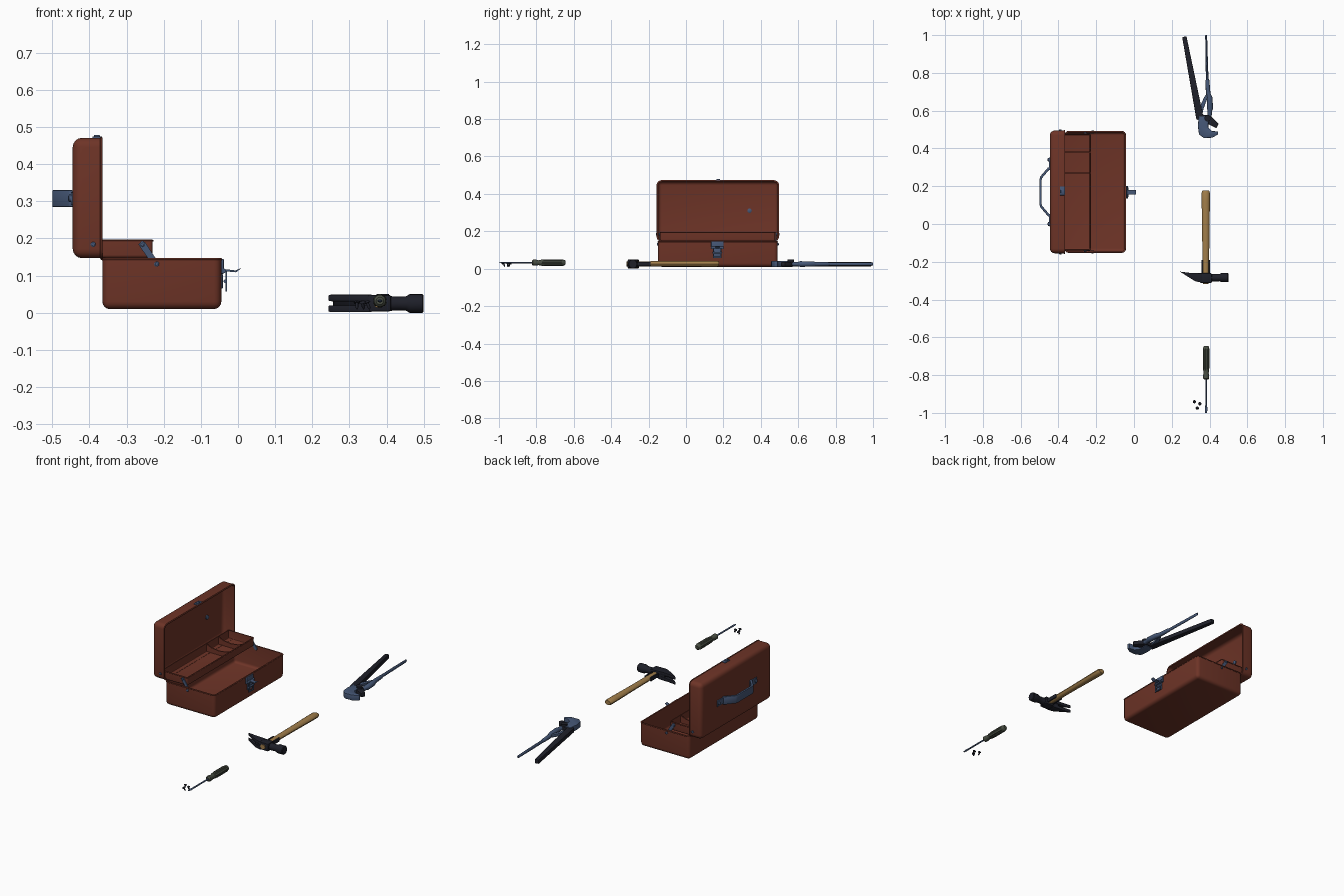
import bpy, bmesh, math
from mathutils import Vector, Matrix


def paint(name, r, g, b):
    m = bpy.data.materials.new(name)
    m.diffuse_color = (r, g, b, 1)
    return m


RED = paint("red_enamel", 0.155, 0.034, 0.02)
BLUE = paint("blue_steel", 0.06, 0.095, 0.18)
BLACK = paint("black_steel", 0.013, 0.014, 0.022)
WOOD = paint("wood", 0.36, 0.21, 0.07)
GRIP = paint("grey_grip", 0.065, 0.075, 0.055)


def finish(name, bm, mat):
    bmesh.ops.recalc_face_normals(bm, faces=bm.faces)
    me = bpy.data.meshes.new(name)
    bm.to_mesh(me)
    bm.free()
    ob = bpy.data.objects.new(name, me)
    me.materials.append(mat)
    bpy.context.collection.objects.link(ob)
    return ob


def prism(name, pts, axis, a, b, mat, bevel=0.0):
    """Extrude a 2D outline along an axis from a to b."""
    place = {"x": lambda u, v, t: (t, u, v), "y": lambda u, v, t: (u, t, v),
             "z": lambda u, v, t: (u, v, t)}[axis]
    bm = bmesh.new()
    lo = [bm.verts.new(place(u, v, a)) for u, v in pts]
    hi = [bm.verts.new(place(u, v, b)) for u, v in pts]
    bm.faces.new(lo)
    bm.faces.new(hi)
    n = len(pts)
    for i in range(n):
        j = (i + 1) % n
        bm.faces.new((lo[i], lo[j], hi[j], hi[i]))
    ob = finish(name, bm, mat)
    if bevel:
        mod = ob.modifiers.new("bevel", "BEVEL")
        mod.width, mod.segments = bevel, 2
    return ob


def box(name, lo, hi, mat, bevel=0.0):
    pts = [(lo[0], lo[1]), (hi[0], lo[1]), (hi[0], hi[1]), (lo[0], hi[1])]
    return prism(name, pts, "z", lo[2], hi[2], mat, bevel)


def loft(name, sections, origin, mat, n=20, flute=0.0, rot=None):
    """Elliptical sections (y, rx, rz, x offset) joined along y."""
    bm = bmesh.new()
    rings = []
    for y, rx, rz, cx in sections:
        ring = []
        for i in range(n):
            a = math.tau * i / n
            k = 1 - flute * (i % 4 == 0)
            ring.append(bm.verts.new((cx + rx * k * math.cos(a), y, rz * k * math.sin(a))))
        rings.append(ring)
    for r, s in zip(rings, rings[1:]):
        for i in range(n):
            j = (i + 1) % n
            bm.faces.new((r[i], r[j], s[j], s[i]))
    bm.faces.new(rings[0])
    bm.faces.new(rings[-1])
    m = Matrix.Translation(origin) @ (rot or Matrix())
    bmesh.ops.transform(bm, matrix=m, verts=bm.verts)
    return finish(name, bm, mat)


def rivet(name, at, r=0.007, h=0.004, rot=None, mat=BLUE):
    return loft(name, [(-h, r * .6, r * .6, 0), (-h / 2, r, r, 0), (h, r, r, 0)], at, mat, 12, 0, rot)


def open_box(name, lo, hi, axis, radius, wall, rim):
    """Rounded sheet-metal shell, open on one side, with a rolled rim."""
    lo, hi, axis = Vector(lo), Vector(hi), Vector(axis)
    bm = bmesh.new()
    bmesh.ops.create_cube(bm, size=1)
    for v in bm.verts:
        v.co = Vector([(lo[k] + hi[k]) / 2 + v.co[k] * (hi[k] - lo[k]) for k in range(3)])
    bm.normal_update()
    top = max(bm.faces, key=lambda f: f.normal.dot(axis))
    keep = set(top.edges)
    bmesh.ops.bevel(bm, geom=[e for e in bm.edges if e not in keep], offset=radius,
                    segments=4, profile=0.5, affect="EDGES")
    bm.normal_update()
    top = max(bm.faces, key=lambda f: f.normal.dot(axis))
    loop = [v.co.copy() for v in top.verts]
    bmesh.ops.delete(bm, geom=[top], context="FACES_ONLY")
    ob = finish(name, bm, RED)
    ob.modifiers.new("sheet", "SOLIDIFY").thickness = wall
    cu = bpy.data.curves.new(name + "_rim", "CURVE")
    cu.dimensions, cu.bevel_depth, cu.bevel_resolution = "3D", rim, 1
    sp = cu.splines.new("POLY")
    sp.points.add(len(loop) - 1)
    for p, c in zip(sp.points, loop):
        p.co = (*(c - axis * rim), 1)
    sp.use_cyclic_u = True
    cu.materials.append(RED)
    bpy.context.collection.objects.link(bpy.data.objects.new(name + "_rim", cu))


# Toolbox shells
open_box("box_base", (-0.365, -0.15, 0.01), (-0.045, 0.49, 0.147), (0, 0, 1), 0.02, 0.006, 0.003)
open_box("box_lid", (-0.445, -0.155, 0.147), (-0.365, 0.495, 0.471), (1, 0, 0), 0.025, 0.006, 0.003)
open_box("tray", (-0.395, -0.137, 0.148), (-0.23, 0.477, 0.197), (0, 0, 1), 0.008, 0.004, 0.003)
loft("hinge_pin", [(-0.12, .005, .005, 0), (0.46, .005, .005, 0)], (-0.366, 0, 0.147), RED, 10)

# Tray dividers with dipped tops
for y in (0.27, 0.38):
    pts = [(-0.39, 0.15), (-0.234, 0.15), (-0.234, 0.194), (-0.265, 0.182),
           (-0.312, 0.176), (-0.36, 0.182), (-0.39, 0.194)]
    prism("tray_divider", pts, "y", y - 0.003, y + 0.003, RED)

# Tray links and rivets on both ends
for inner, outer, s in ((-0.141, -0.15, 1), (0.481, 0.49, -1)):
    flip = Matrix.Rotation(0 if s > 0 else math.pi, 4, "Z")
    prism("tray_link", [(-0.268, 0.184), (-0.258, 0.194), (-0.250, 0.190), (-0.212, 0.132),
                        (-0.220, 0.122), (-0.230, 0.128)], "y", inner - 0.002, inner + 0.002, BLUE)
    rivet("link_rivet", (-0.258, inner - s * 0.003, 0.184), rot=flip)
    rivet("base_rivet", (-0.219, outer - s * 0.002, 0.131), rot=flip)
    rivet("lid_rivet", (-0.39, outer - s * 0.007, 0.184), rot=flip)

# Carry handle strap and its mounts on the lid's outer face
outer = [(-0.445, 0.04), (-0.455, 0.04), (-0.496, 0.088), (-0.5, 0.102)]
inner = [(-0.489, 0.105), (-0.486, 0.096), (-0.45, 0.054), (-0.445, 0.054)]
far = lambda pts: [(x, 0.34 - y) for x, y in reversed(pts)]
prism("carry_handle", outer + far(outer) + far(inner) + inner, "z", 0.285, 0.33, BLUE, 0.002)
for y in (0.0, 0.34):
    s = 1 if y < 0.1 else -1
    ya, yb = sorted((y - s * 0.012, y + s * 0.05))
    box("handle_mount", (-0.45, ya, 0.29), (-0.442, yb, 0.325), BLUE, 0.002)
    rivet("mount_rivet", (-0.452, y, 0.308), 0.01, 0.005, Matrix.Rotation(-math.pi / 2, 4, "Z"))
rivet("inside_rivet", (-0.436, 0.34, 0.31), 0.012, 0.005, Matrix.Rotation(math.pi / 2, 4, "Z"))

# Front latch: plate, swing lever, wire bail
box("latch_plate", (-0.046, 0.135, 0.105), (-0.038, 0.2, 0.145), BLUE, 0.002)
box("latch_tongue", (-0.046, 0.148, 0.065), (-0.041, 0.187, 0.105), BLUE, 0.002)
prism("latch_lever", [(-0.04, 0.118), (-0.04, 0.112), (-0.005, 0.109), (0.011, 0.122),
                      (-0.006, 0.114)], "y", 0.157, 0.18, BLUE)
for y in (0.148, 0.187):
    box("latch_bail_arm", (-0.034, y - 0.003, 0.057), (-0.029, y + 0.003, 0.112), BLUE)
box("latch_bail_bar", (-0.034, 0.148, 0.057), (-0.029, 0.187, 0.064), BLUE)
loft("latch_pin", [(0.143, .005, .005, 0), (0.192, .005, .005, 0)], (-0.034, 0, 0.085), BLUE, 12)
loft("latch_hinge", [(0.135, .006, .006, 0), (0.2, .006, .006, 0)], (-0.038, 0, 0.113), BLUE, 12)
# Matching catch on the lid
box("lid_catch", (-0.392, 0.152, 0.468), (-0.366, 0.198, 0.475), BLUE, 0.002)
box("lid_catch_lip", (-0.388, 0.162, 0.473), (-0.372, 0.182, 0.479), BLUE, 0.002)

# Hammer: wooden handle, head, face and split claw
loft("hammer_handle", [(-0.317, .015, .013, 0), (-0.25, .016, .013, 0), (-0.18, .018, .014, 0),
                       (-0.05, .019, .014, 0), (0.12, .022, .016, 0), (0.165, .022, .016, 0),
                       (0.177, .018, .012, 0)], (0.38, 0, 0.026), WOOD, 12)
box("hammer_eye", (0.35, -0.312, 0.004), (0.412, -0.26, 0.048), BLACK, 0.005)
for x in (0.362, 0.398):
    box("hammer_cheek", (x - 0.004, -0.265, 0.015), (x + 0.004, -0.19, 0.037), BLACK, 0.002)
loft("hammer_poll", [(0.40, .02, .02, 0), (0.43, .02, .019, 0), (0.452, .019, .019, 0),
                     (0.462, .024, .025, 0), (0.496, .024, .025, 0), (0.5, .021, .022, 0)],
     (0, -0.284, 0.025), BLACK, 20, 0, Matrix.Rotation(-math.pi / 2, 4, "Z"))
claw = [(0.243, -0.252), (0.29, -0.258), (0.36, -0.261), (0.36, -0.311), (0.325, -0.303),
        (0.295, -0.285), (0.27, -0.269)]
for za, zb in ((0.002, 0.02), (0.031, 0.049)):
    prism("hammer_claw", claw, "z", za, zb, BLACK, 0.002)
box("claw_root", (0.322, -0.3, 0.004), (0.36, -0.262, 0.047), BLACK, 0.003)

# Screwdriver
loft("driver_handle", [(-0.645, .01, .01, 0), (-0.65, .015, .015, 0), (-0.665, .0185, .0185, 0),
                       (-0.75, .0185, .0185, 0), (-0.775, .016, .016, 0)],
     (0.382, 0, 0.032), GRIP, 24, 0.12)
loft("driver_collar", [(-0.77, .016, .016, 0), (-0.79, .013, .013, 0), (-0.8, .016, .016, 0),
                       (-0.818, .016, .016, 0), (-0.824, .01, .01, 0)], (0.382, 0, 0.032), GRIP, 20)
loft("driver_shaft", [(-0.82, .0045, .0045, 0), (-0.96, .0045, .0045, 0), (-0.978, .007, .004, 0),
                      (-1.0, .005, .0015, 0)], (0.382, 0, 0.032), BLUE, 12)

# Loose screws
for i, (x, y) in enumerate(((0.32, -0.943), (0.35, -0.952), (0.336, -0.973))):
    tilt = Matrix.Rotation(i * 1.3, 4, "Z") @ Matrix.Rotation(1.2, 4, "X")
    loft("screw", [(-0.014, .001, .001, 0), (-0.008, .004, .004, 0), (0.004, .004, .004, 0),
                   (0.005, .009, .009, 0), (0.008, .008, .008, 0), (0.011, .004, .004, 0)],
         (x, y, 0.022), BLACK, 12, 0, tilt)

# Pipe wrench: black lever, blue hook jaw, arm and threaded rod
prism("wrench_lever", [(0.255, 0.99), (0.278, 0.993), (0.365, 0.578), (0.4, 0.578), (0.448, 0.53),
                       (0.436, 0.508), (0.39, 0.53), (0.33, 0.555)], "z", 0.013, 0.037, BLACK, 0.003)
prism("wrench_hook", [(0.343, 0.57), (0.338, 0.52), (0.344, 0.475), (0.37, 0.455), (0.415, 0.457),
                      (0.446, 0.475), (0.445, 0.49), (0.412, 0.492), (0.394, 0.51), (0.392, 0.57)],
      "z", 0.009, 0.041, BLUE, 0.003)
prism("wrench_arm", [(0.341, 0.56), (0.358, 0.56), (0.368, 0.61), (0.39, 0.67), (0.385, 0.69),
                     (0.372, 0.672), (0.35, 0.625)], "z", 0.017, 0.033, BLUE, 0.002)
loft("wrench_screw", [(0.56, .012, .012, .398), (0.6, .012, .012, .402), (0.61, .016, .015, .403),
                      (0.67, .015, .014, .4), (0.69, .012, .012, .394), (0.7, .012, .012, .392),
                      (0.76, .01, .01, .389), (0.77, .006, .007, .388)], (0, 0, 0.025), BLUE, 16)
loft("wrench_rod", [(0.75, .007, .009, .388), (0.9, .006, .009, .384), (0.998, .005, .008, .382),
                    (1.0, .004, .006, .382)], (0, 0, 0.025), BLUE, 12)
loft("wrench_nut", [(-0.009, .017, .017, 0), (0.02, .017, .017, 0)], (0.39, 0.56, 0.03), BLACK, 16, 0,
     Matrix.Rotation(math.pi / 2, 4, "X"))

# Apply modifiers and smooth
bpy.ops.object.select_all(action="SELECT")
bpy.context.view_layer.objects.active = bpy.data.objects["box_base"]
bpy.ops.object.convert(target="MESH")
bpy.ops.object.shade_smooth_by_angle(angle=math.radians(35))
